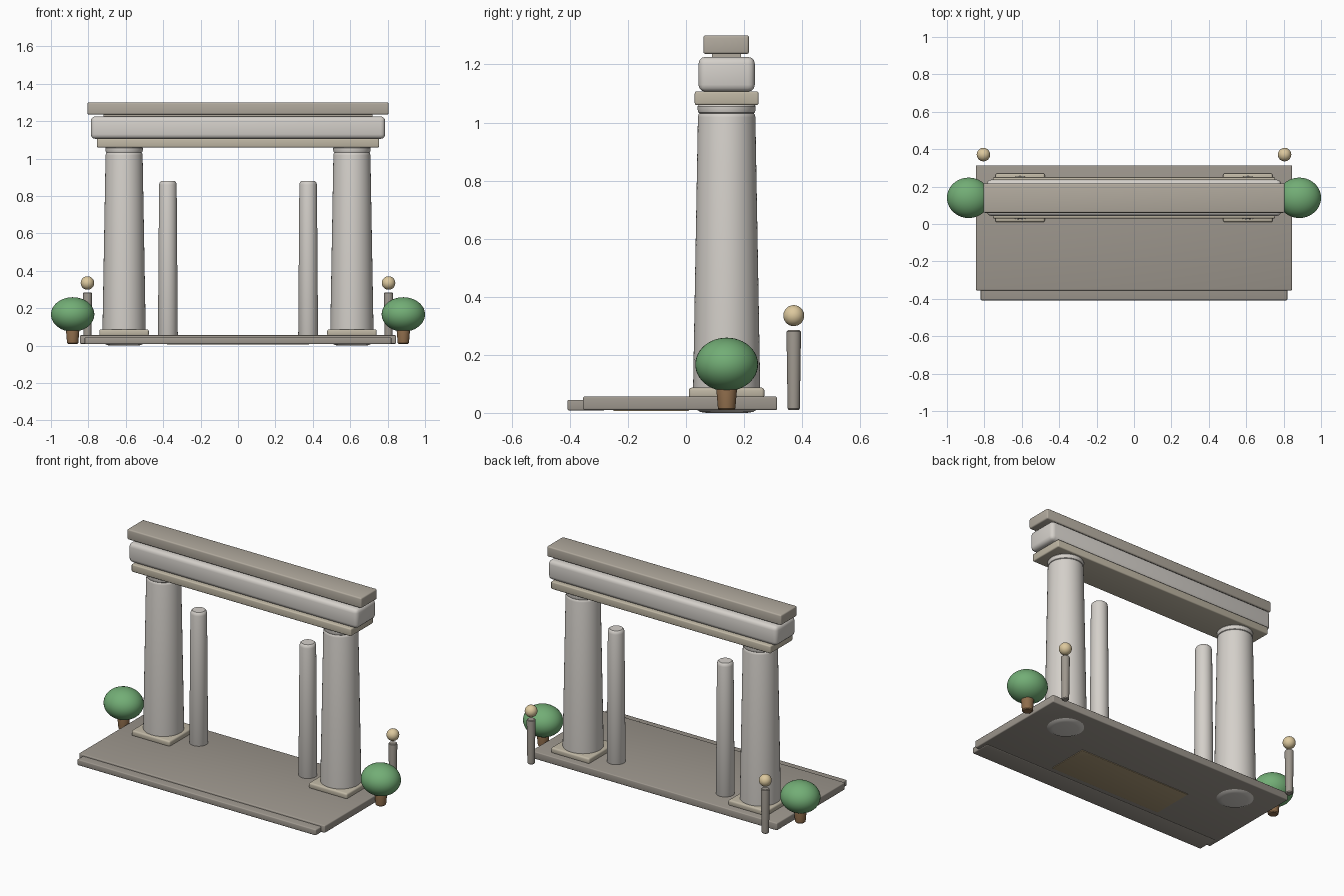
import bpy, math

if "Cube" in bpy.data.objects:
    bpy.data.objects.remove(bpy.data.objects["Cube"])


def mat(name, col):
    m = bpy.data.materials.new(name)
    m.diffuse_color = (*col, 1)
    m.use_nodes = True
    m.node_tree.nodes["Principled BSDF"].inputs["Base Color"].default_value = m.diffuse_color
    return m


STONE = mat("pale_stone", (0.66, 0.63, 0.59))
TAN = mat("tan_stone", (0.52, 0.47, 0.37))
TOP = mat("cornice_stone", (0.44, 0.40, 0.34))
FLOOR = mat("floor_stone", (0.34, 0.31, 0.27))
LEAF = mat("leaf_green", (0.17, 0.42, 0.18))
BARK = mat("bark_brown", (0.27, 0.15, 0.07))
GLOW = mat("lamp_gold", (0.72, 0.58, 0.34))
INLAY = mat("inlay_brown", (0.40, 0.31, 0.18))


def finish(ob, name, material, angle=35):
    ob.name = name
    ob.data.materials.append(material)
    bpy.ops.object.select_all(action='DESELECT')
    ob.select_set(True)
    bpy.context.view_layer.objects.active = ob
    bpy.ops.object.shade_smooth_by_angle(angle=math.radians(angle))
    return ob


def box(name, xs, ys, zs, material, bevel=0.006):
    """Rounded block given by its min/max on each axis."""
    bpy.ops.mesh.primitive_cube_add(
        size=1, location=[(a + b) / 2 for a, b in (xs, ys, zs)])
    ob = bpy.context.object
    ob.scale = [b - a for a, b in (xs, ys, zs)]
    bpy.ops.object.transform_apply(location=False, rotation=False, scale=True)
    if bevel:
        mod = ob.modifiers.new("bevel", 'BEVEL')
        mod.width = bevel
        mod.segments = 3
        bpy.ops.object.modifier_apply(modifier=mod.name)
    return finish(ob, name, material)


def lathe(name, profile, x, y, material, sides=48):
    """Revolve (radius, z) points about a vertical axis, closed at both ends."""
    verts, faces = [], []
    for r, z in profile:
        for i in range(sides):
            a = 2 * math.pi * i / sides
            verts.append((r * math.cos(a), r * math.sin(a), z))
    for k in range(len(profile) - 1):
        for i in range(sides):
            j = (i + 1) % sides
            faces.append((k * sides + i, k * sides + j,
                          (k + 1) * sides + j, (k + 1) * sides + i))
    faces.append(tuple(reversed(range(sides))))
    n = (len(profile) - 1) * sides
    faces.append(tuple(range(n, n + sides)))
    me = bpy.data.meshes.new(name)
    me.from_pydata(verts, [], faces)
    ob = bpy.data.objects.new(name, me)
    bpy.context.collection.objects.link(ob)
    ob.location = (x, y, 0)
    return finish(ob, name, material)


def ball(name, loc, radii, material):
    bpy.ops.mesh.primitive_uv_sphere_add(segments=40, ring_count=24, radius=1, location=loc)
    ob = bpy.context.object
    ob.scale = radii
    bpy.ops.object.transform_apply(location=False, rotation=False, scale=True)
    return finish(ob, name, material, 60)


# Floor slab, front step and the inlay seen underneath
box("floor_slab", (-0.845, 0.845), (-0.355, 0.314), (0.01, 0.056), FLOOR)
box("front_step", (-0.82, 0.82), (-0.408, -0.28), (0.008, 0.045), FLOOR)
box("floor_inlay", (-0.38, 0.38), (-0.25, 0.01), (0.006, 0.03), INLAY, 0.003)

# Beam stack across the columns
Y = 0.14
box("lower_beam", (-0.755, 0.755), (0.03, 0.25), (1.06, 1.107), TAN, 0.007)
box("middle_beam", (-0.787, 0.787), (0.043, 0.237), (1.106, 1.226), STONE, 0.024)
box("top_beam", (-0.805, 0.805), (0.06, 0.217), (1.236, 1.30), TOP, 0.008)
box("beam_core", (-0.72, 0.72), (0.09, 0.19), (1.22, 1.24), TOP, 0)

COLUMN = [(0.07, 0.0), (0.09, 0.003), (0.106, 0.012), (0.114, 0.03), (0.116, 0.06),
          (0.099, 1.018), (0.097, 1.028), (0.091, 1.034)]
COLLAR = [(0.088, 1.028), (0.097, 1.034), (0.1, 1.044), (0.1, 1.056), (0.094, 1.064)]
POST = [(0.046, 0.04), (0.053, 0.055), (0.047, 0.86), (0.044, 0.873), (0.037, 0.88)]
TRUNK = [(0.025, 0.01), (0.03, 0.015), (0.036, 0.085), (0.032, 0.1)]
LAMP = [(0.017, 0.01), (0.021, 0.015), (0.025, 0.275), (0.024, 0.281), (0.02, 0.285)]

# Mirrored pairs: columns, inner posts, trees and lamps
for side, s in (("left", -1), ("right", 1)):
    cx = s * 0.609
    box(side + "_column_base", (cx - 0.132, cx + 0.132), (0.01, 0.27), (0.05, 0.087), TAN, 0.01)
    lathe(side + "_column", COLUMN, cx, Y, STONE, 64)
    lathe(side + "_column_collar", COLLAR, cx, Y, STONE, 64)
    lathe(side + "_inner_post", POST, s * 0.375, 0.15, STONE)
    lathe(side + "_tree_trunk", TRUNK, s * 0.884, Y, BARK, 32)
    ball(side + "_tree_crown", (s * 0.884, Y, 0.167), (0.116, 0.108, 0.092), LEAF)
    lathe(side + "_lamp_post", LAMP, s * 0.805, 0.371, FLOOR, 32)
    ball(side + "_lamp_globe", (s * 0.805, 0.371, 0.335), (0.036, 0.036, 0.036), GLOW)
